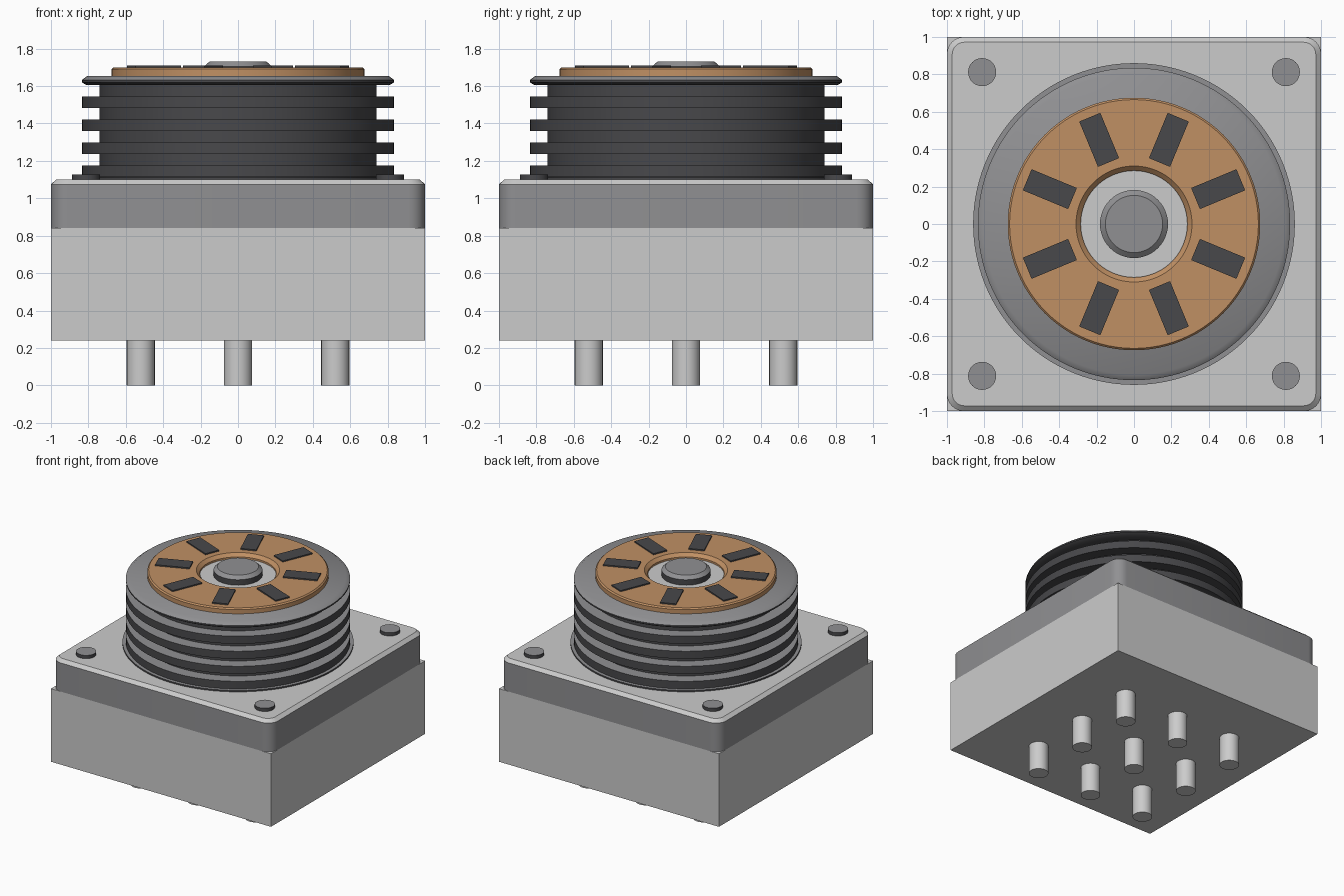
import bpy, bmesh, math
from mathutils import Matrix

if "Cube" in bpy.data.objects:
    bpy.data.objects.remove(bpy.data.objects["Cube"])


def mat(name, r, g, b):
    m = bpy.data.materials.new(name)
    m.diffuse_color = (r, g, b, 1)
    m.use_nodes = True
    m.node_tree.nodes["Principled BSDF"].inputs["Base Color"].default_value = m.diffuse_color
    return m


LIGHT = mat("light grey", 0.60, 0.60, 0.60)
MID = mat("mid grey", 0.28, 0.28, 0.29)
DARK = mat("dark grey", 0.065, 0.065, 0.07)
COPPER = mat("copper", 0.53, 0.28, 0.127)


def finish(name, bm, mats, up_rule=False, angle=30):
    """Make an object; with up_rule, upward faces take the second material."""
    bmesh.ops.recalc_face_normals(bm, faces=bm.faces)
    bm.normal_update()
    if up_rule:
        for f in bm.faces:
            f.material_index = 1 if f.normal.z > 0.4 else 0
    me = bpy.data.meshes.new(name)
    bm.to_mesh(me)
    bm.free()
    for m in mats:
        me.materials.append(m)
    ob = bpy.data.objects.new(name, me)
    bpy.context.collection.objects.link(ob)
    bpy.ops.object.select_all(action='DESELECT')
    bpy.context.view_layer.objects.active = ob
    ob.select_set(True)
    bpy.ops.object.shade_smooth_by_angle(angle=math.radians(angle))
    return ob


def lathe(name, profile, mats, up_rule=False, at=(0, 0), n=96, closed=False, angle=30):
    """Revolve (radius, z) points; open profiles get end caps."""
    bm = bmesh.new()
    rings = [[bm.verts.new((at[0] + r * math.cos(2 * math.pi * i / n),
                            at[1] + r * math.sin(2 * math.pi * i / n), z))
              for i in range(n)] for r, z in profile]
    pairs = list(zip(rings, rings[1:]))
    if closed:
        pairs.append((rings[-1], rings[0]))
    else:
        bm.faces.new(rings[0])
        bm.faces.new(rings[-1])
    for a, b in pairs:
        for i in range(n):
            j = (i + 1) % n
            bm.faces.new((a[i], a[j], b[j], b[i]))
    return finish(name, bm, mats, up_rule, angle)


def box(name, size, matrix, m):
    bm = bmesh.new()
    bmesh.ops.create_cube(bm, size=1, matrix=matrix @ Matrix.Diagonal((*size, 1)))
    return finish(name, bm, [m])


# base block
box("base_block", (2, 2, 0.60), Matrix.Translation((0, 0, 0.54)), LIGHT)

# cover plate: rounded square with a chamfered light top
bm = bmesh.new()


def rounded_ring(half, rad, z, steps=6):
    pts = []
    for k in range(4):
        a0 = k * math.pi / 2
        sx, sy = ((1, 1), (-1, 1), (-1, -1), (1, -1))[k]
        for s in range(steps + 1):
            a = a0 + s / steps * math.pi / 2
            pts.append(bm.verts.new((sx * (half - rad) + rad * math.cos(a),
                                     sy * (half - rad) + rad * math.sin(a), z)))
    return pts


rings = [rounded_ring(1, 0.09, 0.84), rounded_ring(1, 0.09, 1.075),
         rounded_ring(0.972, 0.065, 1.10)]
bm.faces.new(rings[0])
bm.faces.new(rings[-1])
for a, b in zip(rings, rings[1:]):
    for i in range(len(a)):
        j = (i + 1) % len(a)
        bm.faces.new((a[i], a[j], b[j], b[i]))
finish("cover_plate", bm, [MID, LIGHT], up_rule=True)

# finned drum: base flange, four fins, chamfered top rim
prof = [(0.86, 1.10), (0.86, 1.112), (0.74, 1.112)]
for k in range(4):
    z = 1.113 + 0.1235 * k
    prof += [(0.74, z), (0.835, z), (0.835, z + 0.062), (0.74, z + 0.062)]
prof += [(0.74, 1.605), (0.81, 1.605), (0.835, 1.62), (0.835, 1.632), (0.805, 1.655)]
lathe("finned_drum", prof, [DARK, MID], up_rule=True, n=128, angle=40)

# copper ring, with the pale floor and hub in its middle
lathe("copper_ring", [(0.285, 1.655), (0.675, 1.655), (0.675, 1.69), (0.665, 1.70),
                      (0.31, 1.70), (0.285, 1.675)], [COPPER], closed=True)
lathe("centre_floor", [(0.288, 1.65), (0.288, 1.66)], [LIGHT])
lathe("centre_hub", [(0.182, 1.655), (0.182, 1.705), (0.153, 1.73)],
      [DARK, MID], up_rule=True, n=48)

# contact pads around the ring
for k in range(8):
    m = Matrix.Rotation(math.radians(22.5 + 45 * k), 4, 'Z') @ Matrix.Translation((0.487, 0, 1.7035))
    box(f"contact_pad_{k + 1}", (0.262, 0.122, 0.013), m, DARK)

# corner bolts
for x in (-1, 1):
    for y in (-1, 1):
        lathe("corner_bolt", [(0.075, 1.09), (0.075, 1.127)], [DARK, MID],
              up_rule=True, at=(0.812 * x, 0.812 * y), n=32)

# three by three grid of pins underneath
for x in (-0.52, 0, 0.52):
    for y in (-0.52, 0, 0.52):
        lathe("pin", [(0.075, 0), (0.075, 0.25)], [LIGHT], at=(x, y), n=32)
